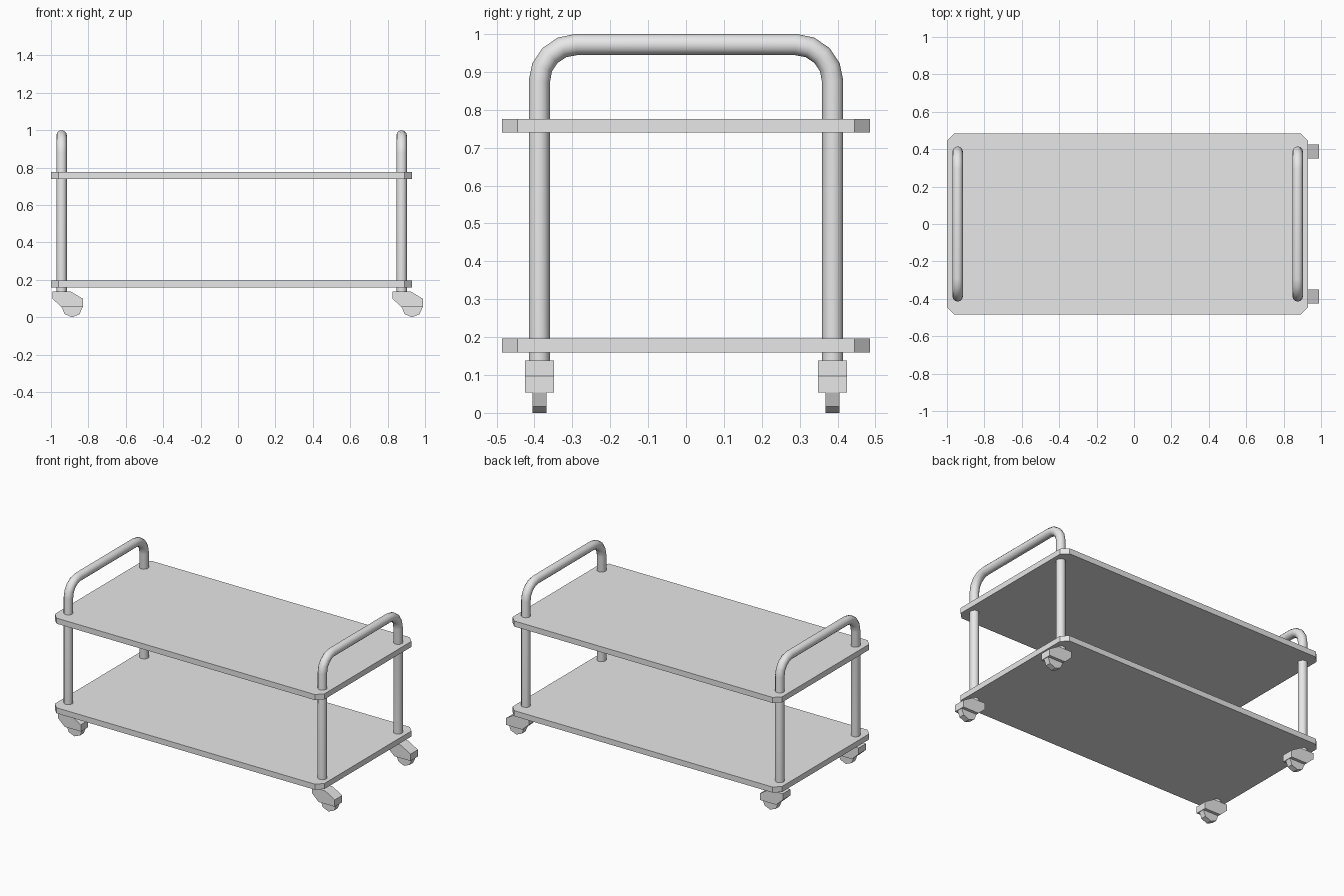
import bpy, bmesh
from math import sin, cos, pi, radians

cube = bpy.data.objects.get("Cube")
if cube:
    bpy.data.objects.remove(cube, do_unlink=True)

GREY = (0.8, 0.8, 0.8, 1)
grey = bpy.data.materials.new("light grey")
grey.use_nodes = True
grey.diffuse_color = GREY
next(n for n in grey.node_tree.nodes
     if n.type == 'BSDF_PRINCIPLED').inputs["Base Color"].default_value = GREY


def prism(name, outline, offset):
    """Extrude a closed outline of 3D points along offset."""
    bm = bmesh.new()
    face = bm.faces.new([bm.verts.new(p) for p in outline])
    side = bmesh.ops.extrude_face_region(bm, geom=[face])
    verts = [g for g in side["geom"] if isinstance(g, bmesh.types.BMVert)]
    bmesh.ops.translate(bm, verts=verts, vec=offset)
    bmesh.ops.recalc_face_normals(bm, faces=bm.faces)
    mesh = bpy.data.meshes.new(name)
    bm.to_mesh(mesh)
    bm.free()
    mesh.materials.append(grey)
    obj = bpy.data.objects.new(name, mesh)
    bpy.context.collection.objects.link(obj)
    return obj


# Shelves: flat boards with clipped corners
X0, X1, Y, CUT, THICK = -1.0, 0.93, 0.485, 0.04, 0.036


def shelf(name, z):
    outline = [(X0 + CUT, -Y, z), (X1 - CUT, -Y, z), (X1, CUT - Y, z), (X1, Y - CUT, z),
               (X1 - CUT, Y, z), (X0 + CUT, Y, z), (X0, Y - CUT, z), (X0, CUT - Y, z)]
    prism(name, outline, (0, 0, THICK))


shelf("lower_shelf", 0.16)
shelf("upper_shelf", 0.74)

# Tube frames: two legs joined by a rounded handle
LEG_Y, TUBE, BEND, TOP = 0.387, 0.028, 0.097, 0.972


def frame(name, x):
    arc = [(LEG_Y - BEND + BEND * cos(i * pi / 8), TOP - BEND + BEND * sin(i * pi / 8))
           for i in range(5)]
    half = [(LEG_Y, 0.13)] + arc
    path = half + [(-y, z) for y, z in reversed(half)]
    curve = bpy.data.curves.new(name, 'CURVE')
    curve.dimensions = '3D'
    curve.bevel_depth = TUBE
    curve.bevel_resolution = 4
    curve.use_fill_caps = True
    spline = curve.splines.new('POLY')
    spline.points.add(len(path) - 1)
    for point, (y, z) in zip(spline.points, path):
        point.co = (x, y, z, 1)
    curve.materials.append(grey)
    obj = bpy.data.objects.new(name, curve)
    bpy.context.collection.objects.link(obj)
    bpy.ops.object.select_all(action='DESELECT')
    obj.select_set(True)
    bpy.context.view_layer.objects.active = obj
    bpy.ops.object.convert(target='MESH')
    bpy.ops.object.shade_smooth_by_angle(angle=radians(40))


# Casters: an angular housing trailing towards +x over an octagonal wheel
HOUSING = [(-0.048, 0.138), (0.048, 0.138), (0.115, 0.098),
           (0.115, 0.054), (0.0, 0.054), (-0.048, 0.098)]
HOUSING_W, WHEEL_W, WHEEL_R, TRAIL = 0.076, 0.037, 0.057, 0.056


def caster(name, x, y):
    prism(name + "_housing", [(x + dx, y - HOUSING_W / 2, z) for dx, z in HOUSING],
          (0, HOUSING_W, 0))
    wheel = [(x + TRAIL + WHEEL_R * cos(i * pi / 4), y - WHEEL_W / 2,
              WHEEL_R + WHEEL_R * sin(i * pi / 4)) for i in range(8)]
    prism(name + "_wheel", wheel, (0, WHEEL_W, 0))


for side, x in (("right", -0.943), ("left", 0.875)):
    frame(side + "_frame", x)
    for end, y in (("front", -LEG_Y), ("back", LEG_Y)):
        caster(f"{end}_{side}_caster", x, y)
